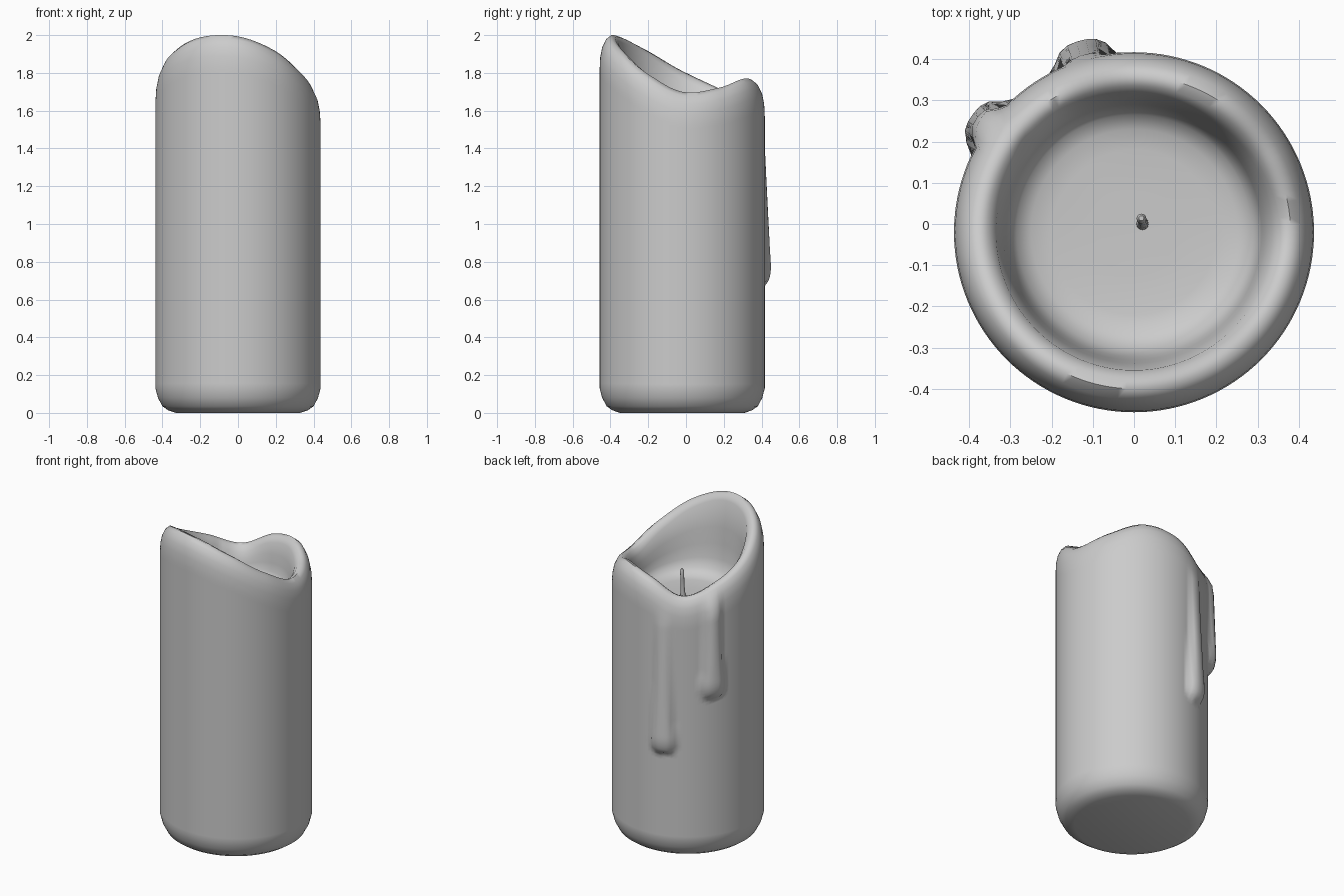
import bpy, bmesh, math

cube = bpy.data.objects.get("Cube")
if cube:
    bpy.data.objects.remove(cube, do_unlink=True)

SEGMENTS = 128
RADIUS = 0.437
CENTRE_Y = -0.02
FLOOR = 1.48

# One plain wax colour
wax = bpy.data.materials.new("grey wax")
wax.use_nodes = True
colour = (0.6, 0.6, 0.6, 1)
wax.diffuse_color = colour
wax.node_tree.nodes["Principled BSDF"].inputs["Base Color"].default_value = colour

# Melted rim height, sampled evenly around the candle from +x
RIM = [1.70, 1.72, 1.77, 1.74, 1.65, 1.72, 1.81, 1.92, 1.99, 1.993, 1.92, 1.80]


def rim_height(angle):
    u = angle / math.tau * len(RIM)
    i = math.floor(u)
    t = u - i
    a, b, c, d = (RIM[(i + k) % len(RIM)] for k in (-1, 0, 1, 2))
    return b + 0.5 * t * (c - a + t * (2*a - 5*b + 4*c - d + t * (3*(b - c) + d - a)))


# Wax runs: angle, bottom z, top z, thickness at the top
DRIPS = [(math.radians(106), 0.67, 1.58, 0.005),
         (math.radians(144), 1.02, 1.68, 0.03)]
BULB = 0.12


def drip_bulge(angle, z):
    bulge = 0
    for centre, bottom, top, thin in DRIPS:
        if not bottom < z < top:
            continue
        t = (top - z) / (top - bottom)
        width = 0.12 + 0.09 * t ** 3
        cap = min(1, (z - bottom) / BULB)
        cap = math.sqrt(1 - (1 - cap) ** 2)
        a = abs(angle - centre) / (width * (0.4 + 0.6 * cap))
        if a < 1:
            fade = min(1, (top - z) / 0.1)
            bulge = max(bulge, (thin + (0.052 - thin) * t) * cap * fade * (1 - a ** 3))
    return bulge


def profile(angle):
    """Radius and height from the base, up the wall, over the rim, to the pool."""
    h = rim_height(angle)
    points = [(0.33, 0), (0.37, 0.014), (0.40, 0.035), (0.424, 0.08), (RADIUS, 0.13)]
    shoulder = h - 0.17
    rows = 64
    for k in range(1, rows + 1):
        z = 0.13 + (shoulder - 0.13) * k / rows
        points.append((RADIUS + drip_bulge(angle, z), z))
    for r, drop in ((0.434, 0.11), (0.424, 0.06), (0.405, 0.02), (0.38, 0), (0.355, 0.01), (0.335, 0.04)):
        points.append((r + drip_bulge(angle, h - drop), h - drop))
    for r, part in ((0.318, 0.6), (0.31, 0.4), (0.302, 0.22), (0.285, 0.1), (0.25, 0.03), (0.2, 0.01), (0.1, 0)):
        points.append((r, FLOOR + part * (h - FLOOR)))
    return points


def finish(name, bm):
    bmesh.ops.recalc_face_normals(bm, faces=bm.faces)
    mesh = bpy.data.meshes.new(name)
    bm.to_mesh(mesh)
    bm.free()
    mesh.materials.append(wax)
    obj = bpy.data.objects.new(name, mesh)
    bpy.context.collection.objects.link(obj)
    bpy.ops.object.select_all(action="DESELECT")
    obj.select_set(True)
    bpy.context.view_layer.objects.active = obj
    bpy.ops.object.shade_smooth_by_angle(angle=math.radians(60))


def skin(bm, rings):
    for low, high in zip(rings, rings[1:]):
        n = len(low)
        for i in range(n):
            j = (i + 1) % n
            bm.faces.new((low[i], low[j], high[j], high[i]))
    bm.faces.new(rings[0])
    bm.faces.new(rings[-1])


# Candle body with rim, hollow and wax runs
bm = bmesh.new()
columns = []
for s in range(SEGMENTS):
    angle = math.tau * s / SEGMENTS
    columns.append([bm.verts.new((r * math.cos(angle), CENTRE_Y + r * math.sin(angle), z))
                    for r, z in profile(angle)])
skin(bm, [list(ring) for ring in zip(*columns)])
finish("candle_body", bm)

# Slightly bent wick with a rounded tip
bm = bmesh.new()
rings = []
for x, y, z, r in ((0.02, 0, 1.46, 0.016), (0.022, 0.002, 1.53, 0.012), (0.02, 0.008, 1.59, 0.011),
                   (0.018, 0.013, 1.64, 0.012), (0.018, 0.014, 1.655, 0.006)):
    rings.append([bm.verts.new((x + r * math.cos(math.tau * k / 12), y + r * math.sin(math.tau * k / 12), z))
                  for k in range(12)])
skin(bm, rings)
finish("wick", bm)
